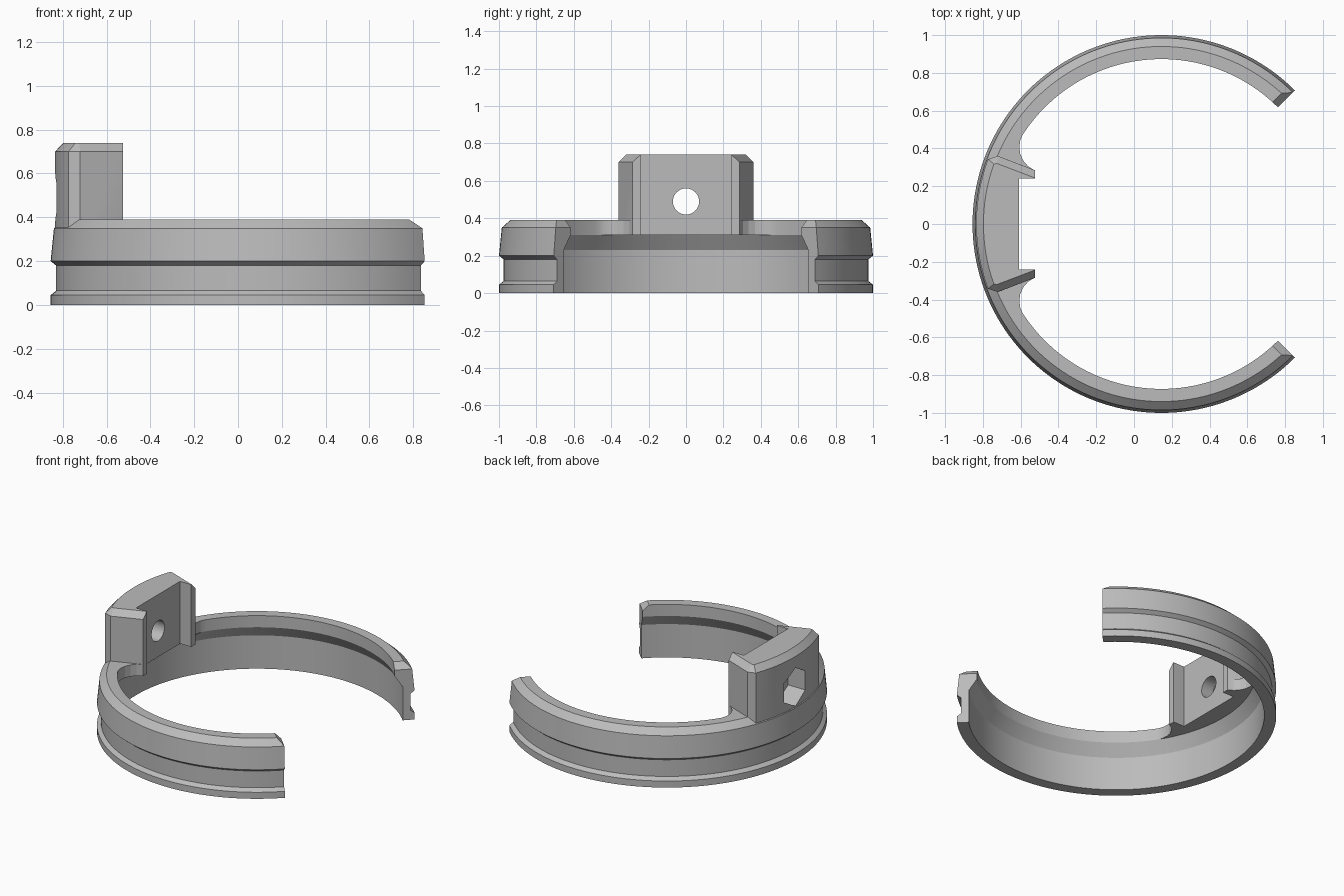
import bpy, bmesh, math
from mathutils import Vector, Matrix

cube = bpy.data.objects.get("Cube")
if cube:
    bpy.data.objects.remove(cube, do_unlink=True)

CX = 0.145            # ring axis
BORE_Z = 0.49         # screw hole height

grey = bpy.data.materials.new("light_grey")
grey.use_nodes = True
colour = (0.5, 0.5, 0.5, 1)
grey.diffuse_color = colour
grey.node_tree.nodes["Principled BSDF"].inputs["Base Color"].default_value = colour


def finish(bm, name):
    bmesh.ops.recalc_face_normals(bm, faces=bm.faces)
    mesh = bpy.data.meshes.new(name)
    bm.to_mesh(mesh)
    bm.free()
    mesh.materials.append(grey)
    obj = bpy.data.objects.new(name, mesh)
    bpy.context.collection.objects.link(obj)
    return obj


def loft(name, lower, upper):
    """Closed solid between two matching 3D outlines."""
    bm = bmesh.new()
    a = [bm.verts.new(p) for p in lower]
    b = [bm.verts.new(p) for p in upper]
    n = len(a)
    bm.faces.new(a)
    bm.faces.new(b)
    for i in range(n):
        j = (i + 1) % n
        bm.faces.new((a[i], a[j], b[j], b[i]))
    return finish(bm, name)


def at_height(outline, z):
    return [(x, y, z) for x, y in outline]


def mirrored(half):
    return half + [(x, -y) for x, y in reversed(half)]


def combine(target, tool, operation):
    mod = target.modifiers.new(operation.lower(), "BOOLEAN")
    mod.operation, mod.solver, mod.object = operation, "EXACT", tool
    bpy.context.view_layer.objects.active = target
    bpy.ops.object.modifier_apply(modifier=mod.name)
    bpy.data.objects.remove(tool, do_unlink=True)


def make_ring():
    """Grooved C-shaped band: half is swept, its tip chamfered, then mirrored."""
    profile = [(1.0, 0), (1.0, 0.045), (0.975, 0.065), (0.975, 0.18), (1.0, 0.2),
               (0.985, 0.35), (0.94, 0.39), (0.873, 0.39), (0.873, 0.31),
               (0.925, 0.23), (0.925, 0)]
    steps = 60
    bm = bmesh.new()
    rows = []
    for i in range(steps + 1):
        a = math.radians(45 + 135 * i / steps)
        rows.append([bm.verts.new((CX + r * math.cos(a), r * math.sin(a), z))
                     for r, z in profile])
    n = len(profile)
    for r0, r1 in zip(rows, rows[1:]):
        for k in range(n):
            m = (k + 1) % n
            bm.faces.new((r0[k], r0[m], r1[m], r1[k]))
    bm.faces.new(rows[0])
    # sloped top of the open tip
    s = math.sqrt(0.5)
    cut = bmesh.ops.bisect_plane(
        bm, geom=bm.verts[:] + bm.edges[:] + bm.faces[:],
        plane_co=(CX + s, s, 0.35), plane_no=Vector((s, -s, 1)).normalized(),
        clear_outer=True)
    edges = [e for e in cut["geom_cut"]
             if isinstance(e, bmesh.types.BMEdge) and e.is_boundary]
    bmesh.ops.edgenet_fill(bm, edges=edges)
    # other half
    copy = bmesh.ops.duplicate(bm, geom=bm.verts[:] + bm.edges[:] + bm.faces[:])
    verts = [v for v in copy["geom"] if isinstance(v, bmesh.types.BMVert)]
    bmesh.ops.transform(bm, matrix=Matrix.Diagonal((1, -1, 1, 1)), verts=verts)
    bmesh.ops.remove_doubles(bm, verts=bm.verts, dist=0.0001)
    return finish(bm, "clip_ring")


def arc(radius, y_end, steps=10):
    """Half of the bracket's curved back, from the middle to y_end."""
    end = math.asin(y_end / radius)
    return [(CX - radius * math.cos(end * (i + 0.5) / (steps + 0.5)),
             radius * math.sin(end * (i + 0.5) / (steps + 0.5)))
            for i in range(steps + 1)]


clip = make_ring()

# Bracket block with two ribs and a chamfered top
body = mirrored(arc(0.98, 0.343) + [(-0.72, 0.36), (-0.525, 0.285),
                                    (-0.525, 0.24), (-0.61, 0.24)])
crown = mirrored(arc(0.942, 0.318) + [(-0.725, 0.32), (-0.525, 0.244),
                                      (-0.525, 0.24), (-0.61, 0.24)])
n = len(body)
bracket = loft("bracket", at_height(body, 0.31), at_height(body, 0.70))
bm = bmesh.new()
bm.from_mesh(bracket.data)
top = max(bm.faces, key=lambda f: f.calc_center_median().z)
bm.verts.ensure_lookup_table()
rim = [bm.verts[n + i] for i in range(n)]
bm.faces.remove(top)
peak = [bm.verts.new((x, y, 0.74)) for x, y in crown]
for i in range(n):
    j = (i + 1) % n
    bm.faces.new((rim[i], rim[j], peak[j], peak[i]))
bm.faces.new(peak)
bmesh.ops.recalc_face_normals(bm, faces=bm.faces)
bm.to_mesh(bracket.data)
bm.free()
combine(clip, bracket, "UNION")

# Curved webs joining the ribs to the band
web = [(-0.59, 0.475), (-0.603, 0.44), (-0.607, 0.405), (-0.602, 0.37),
       (-0.586, 0.335), (-0.56, 0.305), (-0.526, 0.284), (-0.6, 0.26),
       (-0.70, 0.30), (-0.64, 0.45)]
for side in (1, -1):
    outline = [(x, y * side) for x, y in web]
    combine(clip, loft("rib_web", at_height(outline, 0.31), at_height(outline, 0.39)), "UNION")


def bore(name, radius, sides, x0, x1):
    ring = [(radius * math.sin(math.tau * i / sides),
             BORE_Z + radius * math.cos(math.tau * i / sides)) for i in range(sides)]
    cutter = loft(name, [(x0, y, z) for y, z in ring], [(x1, y, z) for y, z in ring])
    cutter.hide_render = True
    return cutter


# Screw hole and six-sided nut pocket
combine(clip, bore("screw_hole", 0.07, 40, -1.0, -0.5), "DIFFERENCE")
combine(clip, bore("nut_pocket", 0.132, 6, -1.0, -0.70), "DIFFERENCE")

bpy.ops.object.select_all(action="DESELECT")
clip.select_set(True)
bpy.context.view_layer.objects.active = clip
bpy.ops.object.shade_smooth_by_angle(angle=math.radians(15))
